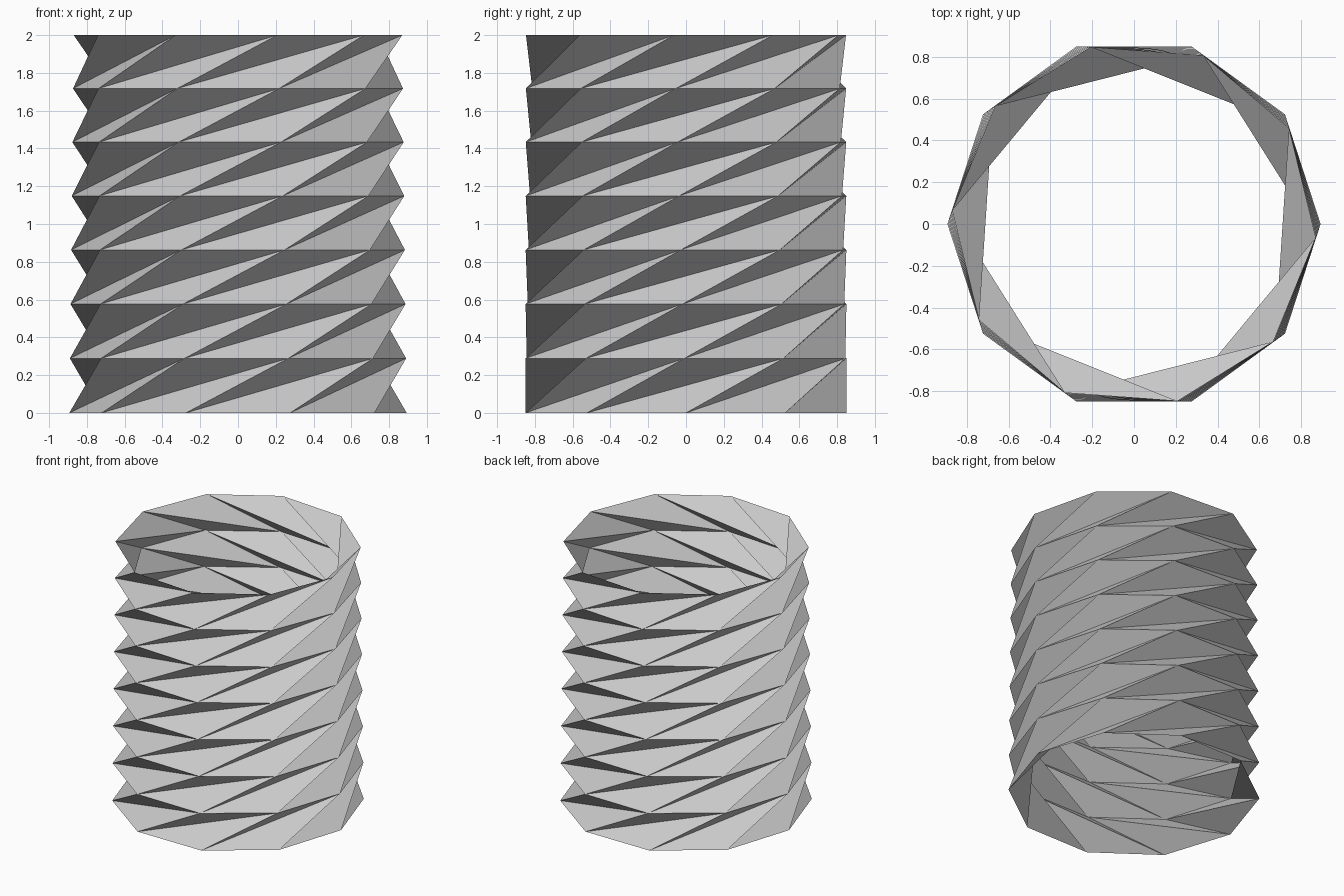
import bpy, bmesh
from math import cos, sin, radians

cube = bpy.data.objects.get("Cube")
if cube:
    bpy.data.objects.remove(cube, do_unlink=True)

SIDES = 10
LAYERS = 7
RADIUS = 0.893
TURN = radians(-0.6)                                   # drift of each ring
SHRINK = cos(radians(18)) / cos(radians(18) + TURN)    # each ring sits inside the last
STEP = 2.0 / sum(SHRINK ** k for k in range(LAYERS))   # height of the first layer

# Plain grey paper
grey = bpy.data.materials.new("light_grey")
colour = (0.6, 0.6, 0.6, 1.0)
grey.use_nodes = True
grey.diffuse_color = colour
grey.node_tree.nodes["Principled BSDF"].inputs["Base Color"].default_value = colour

bm = bmesh.new()

# Stacked ten-sided rings
rings = []
z = 0.0
for k in range(LAYERS + 1):
    r = RADIUS * SHRINK ** k
    angles = [radians(360 / SIDES) * i + TURN * k for i in range(SIDES)]
    rings.append([bm.verts.new((r * cos(a), r * sin(a), z)) for a in angles])
    z += STEP * SHRINK ** k

# Twisted folds: each layer joins to the ring above, two corners further round
for low, high in zip(rings, rings[1:]):
    for i in range(SIDES):
        j, m = (i + 1) % SIDES, (i + 2) % SIDES
        bm.faces.new((low[i], low[j], high[m]))
        bm.faces.new((low[i], high[m], high[j]))

mesh = bpy.data.meshes.new("twisted_folded_tube")
bm.to_mesh(mesh)
bm.free()
mesh.materials.append(grey)
tube = bpy.data.objects.new("twisted_folded_tube", mesh)
bpy.context.collection.objects.link(tube)
